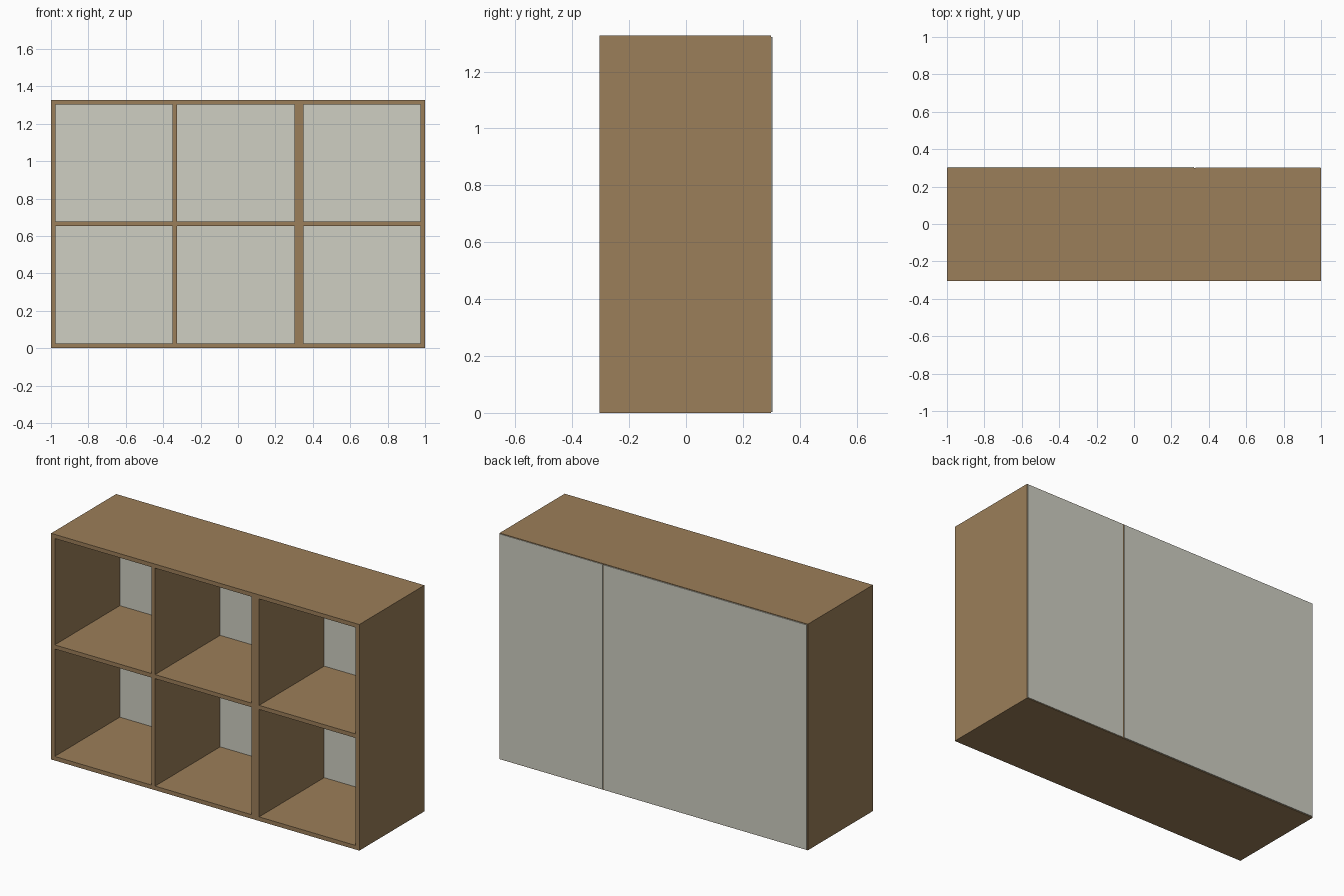
import bpy

if "Cube" in bpy.data.objects:
    bpy.data.objects.remove(bpy.data.objects["Cube"])

T = 0.024            # board thickness
H = 1.326            # height
Y0, Y1 = -0.304, 0.299


def material(name, rgb):
    m = bpy.data.materials.new(name)
    m.diffuse_color = (*rgb, 1)
    m.use_nodes = True
    m.node_tree.nodes["Principled BSDF"].inputs["Base Color"].default_value = m.diffuse_color
    return m


wood = material("brown wood", (0.33, 0.21, 0.10))
grey = material("pale grey board", (0.62, 0.62, 0.54))


def box(name, x, y, z, mat):
    (x0, x1), (y0, y1), (z0, z1) = x, y, z
    verts = [(a, b, c) for a in x for b in y for c in z]
    faces = [(0, 1, 3, 2), (4, 6, 7, 5), (0, 4, 5, 1),
             (2, 3, 7, 6), (0, 2, 6, 4), (1, 5, 7, 3)]
    me = bpy.data.meshes.new(name)
    me.from_pydata(verts, [], faces)
    me.materials.append(mat)
    ob = bpy.data.objects.new(name, me)
    bpy.context.collection.objects.link(ob)
    return ob


def unit(label, x0, x1, columns, back):
    y = (Y0, Y1)
    # Outer case
    box(label + "_left_side", (x0, x0 + T), y, (0, H), wood)
    box(label + "_right_side", (x1 - T, x1), y, (0, H), wood)
    inner = (x0 + T, x1 - T)
    box(label + "_bottom", inner, y, (0, T), wood)
    box(label + "_top", inner, y, (H - T, H), wood)
    # Upright dividers and a middle shelf in each column
    cell = (x1 - x0 - T * (columns + 1)) / columns
    for i in range(columns):
        a = x0 + T + i * (cell + T)
        box(label + "_shelf", (a, a + cell), y,
            (H / 2 - T / 2 + 0.003, H / 2 + T / 2 + 0.003), wood)
        if i:
            box(label + "_divider", (a - T, a), y, (T, H - T), wood)
    # Thin back board, slightly inset from the case edges
    e = 0.004
    box(label + "_back", (x0 + e, x1 - e), (Y1, back), (e, H - e), grey)


unit("wide_unit", -1.0, 0.326, 2, 0.304)
unit("narrow_unit", 0.326, 1.0, 1, 0.302)
